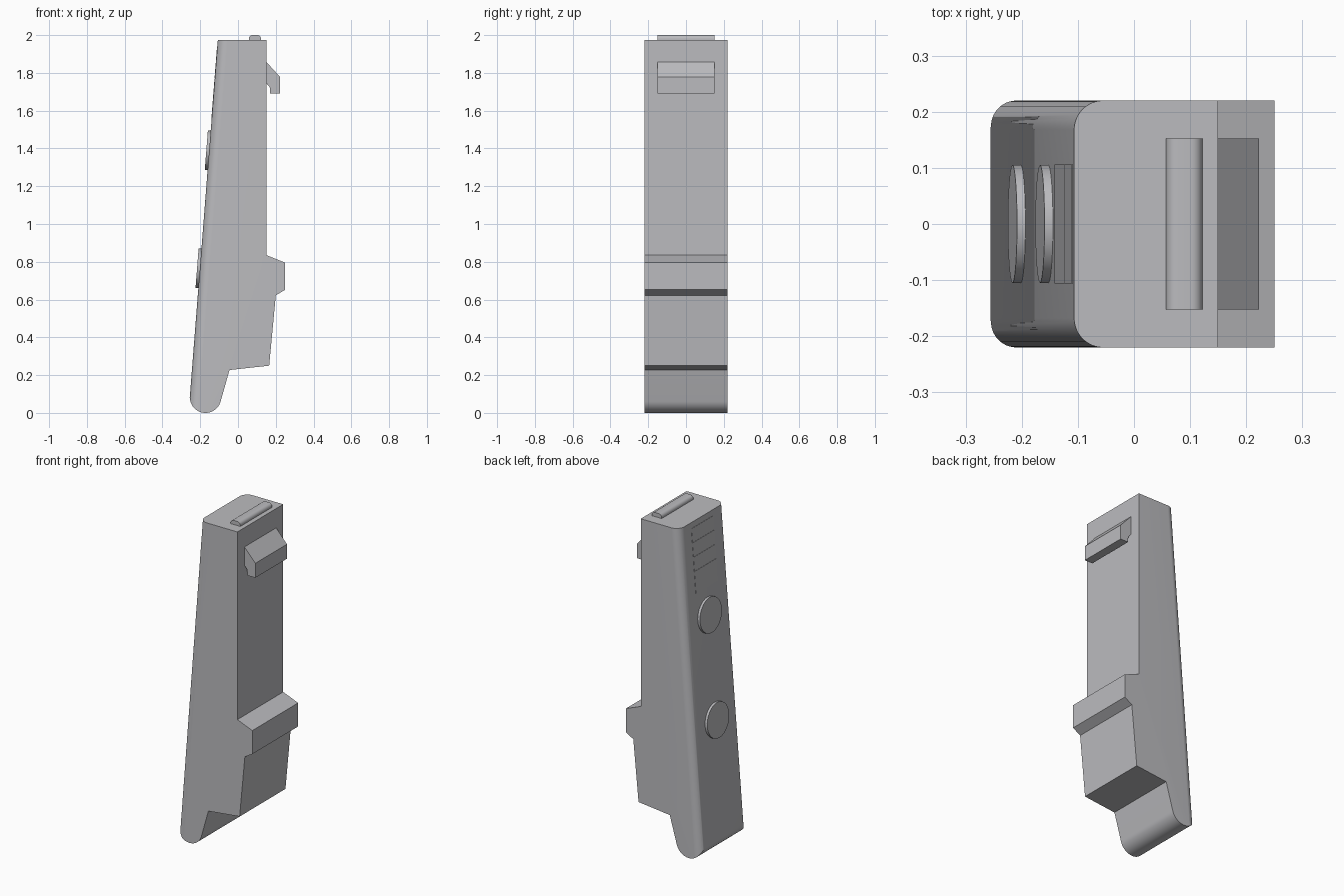
import bpy, bmesh, math
from mathutils import Matrix, Vector

if "Cube" in bpy.data.objects:
    bpy.data.objects.remove(bpy.data.objects["Cube"])

grey = bpy.data.materials.new("plain grey")
grey.diffuse_color = (0.5, 0.5, 0.52, 1)
grey.use_nodes = True
grey.node_tree.nodes["Principled BSDF"].inputs["Base Color"].default_value = grey.diffuse_color

SLOPE = 0.0785                    # lean of the rounded face
TILT = math.atan(SLOPE)
R, CX, CZ = 0.083, -0.172, 0.083  # rounded foot


def face_x(z):
    """x of the leaning face at height z"""
    return CX + (z - CZ) * SLOPE - R / math.cos(TILT)


def finish(name, bm, smooth=True):
    bmesh.ops.recalc_face_normals(bm, faces=bm.faces)
    mesh = bpy.data.meshes.new(name)
    bm.to_mesh(mesh)
    bm.free()
    mesh.materials.append(grey)
    ob = bpy.data.objects.new(name, mesh)
    bpy.context.collection.objects.link(ob)
    if smooth:
        shade(ob)
    return ob


def shade(ob):
    bpy.ops.object.select_all(action='DESELECT')
    ob.select_set(True)
    bpy.context.view_layer.objects.active = ob
    bpy.ops.object.shade_smooth_by_angle(angle=math.radians(30))


def extrude(name, points, vector, smooth=True):
    bm = bmesh.new()
    face = bm.faces.new([bm.verts.new(p) for p in points])
    moved = bmesh.ops.extrude_face_region(bm, geom=[face])["geom"]
    bmesh.ops.translate(bm, vec=Vector(vector),
                        verts=[v for v in moved if isinstance(v, bmesh.types.BMVert)])
    return finish(name, bm, smooth)


def side_profile(name, pts, half, smooth=True):
    return extrude(name, [(x, -half, z) for x, z in pts], (0, 2 * half, 0), smooth)


def arc(cx, cy, r, a0, a1, n):
    return [(cx + r * math.cos(math.radians(a0 + (a1 - a0) * i / n)),
             cy + r * math.sin(math.radians(a0 + (a1 - a0) * i / n))) for i in range(n + 1)]


# Body: side outline, trimmed by a leaning prism with two rounded corners
outline = [(-0.4, 2.0 - 0.025), (0.15, 1.975), (0.15, 0.835), (0.25, 0.795), (0.25, 0.652),
           (0.2, 0.622), (0.165, 0.25), (-0.045, 0.227)]
outline += arc(CX, CZ, R, -15, -180 - math.degrees(TILT) + 9, 24)
outline += [(-0.4, 0.6)]
body = side_profile("body", outline, 0.3, False)

W, F = 0.22, 0.052
z0, z1 = -0.2, 2.2
x0 = face_x(z0)
section = [(1.0, -W), (1.0, W)] + arc(x0 + F, W - F, F, 90, 180, 12) \
    + arc(x0 + F, -W + F, F, 180, 270, 12)
trim = extrude("trim_helper", [(x, y, z0) for x, y in section],
               ((z1 - z0) * SLOPE, 0, z1 - z0), False)
mod = body.modifiers.new("trim", 'BOOLEAN')
mod.operation = 'INTERSECT'
mod.solver = 'EXACT'
mod.object = trim
bpy.ops.object.select_all(action='DESELECT')
body.select_set(True)
bpy.context.view_layer.objects.active = body
bpy.ops.object.modifier_apply(modifier=mod.name)
bpy.data.objects.remove(trim)
shade(body)

# Hooked clip near the top
side_profile("clip", [(0.145, 1.863), (0.15, 1.858), (0.223, 1.778), (0.223, 1.69), (0.17, 1.69),
                      (0.168, 1.725), (0.15, 1.745), (0.145, 1.745)], 0.152, False)

# Rounded bar on the top face
bar = [(0.122, 1.97)] + arc(0.102, 1.98, 0.02, 0, 90, 6) + arc(0.077, 1.98, 0.02, 90, 180, 6) \
    + [(0.057, 1.97)]
side_profile("top_bar", bar, 0.152)

# Two round buttons on the leaning face
for name, z in (("upper_button", 1.39), ("lower_button", 0.765)):
    bm = bmesh.new()
    bmesh.ops.create_cone(bm, cap_ends=True, segments=40, radius1=0.105, radius2=0.105, depth=0.03,
                          matrix=Matrix.Translation((face_x(z), 0, z))
                          @ Matrix.Rotation(TILT - math.pi / 2, 4, 'Y'))
    finish(name, bm)

# Thin stacked label plates above the buttons
levels = [1.94, 1.855, 1.77, 1.685, 1.55]
for i, (top, low) in enumerate(zip(levels, levels[1:])):
    low += 0.004
    side_profile(f"label_plate_{i + 1}",
                 [(face_x(top) - 0.0015, top), (face_x(top) + 0.004, top),
                  (face_x(low) + 0.004, low), (face_x(low) - 0.0015, low)], 0.106, False)
